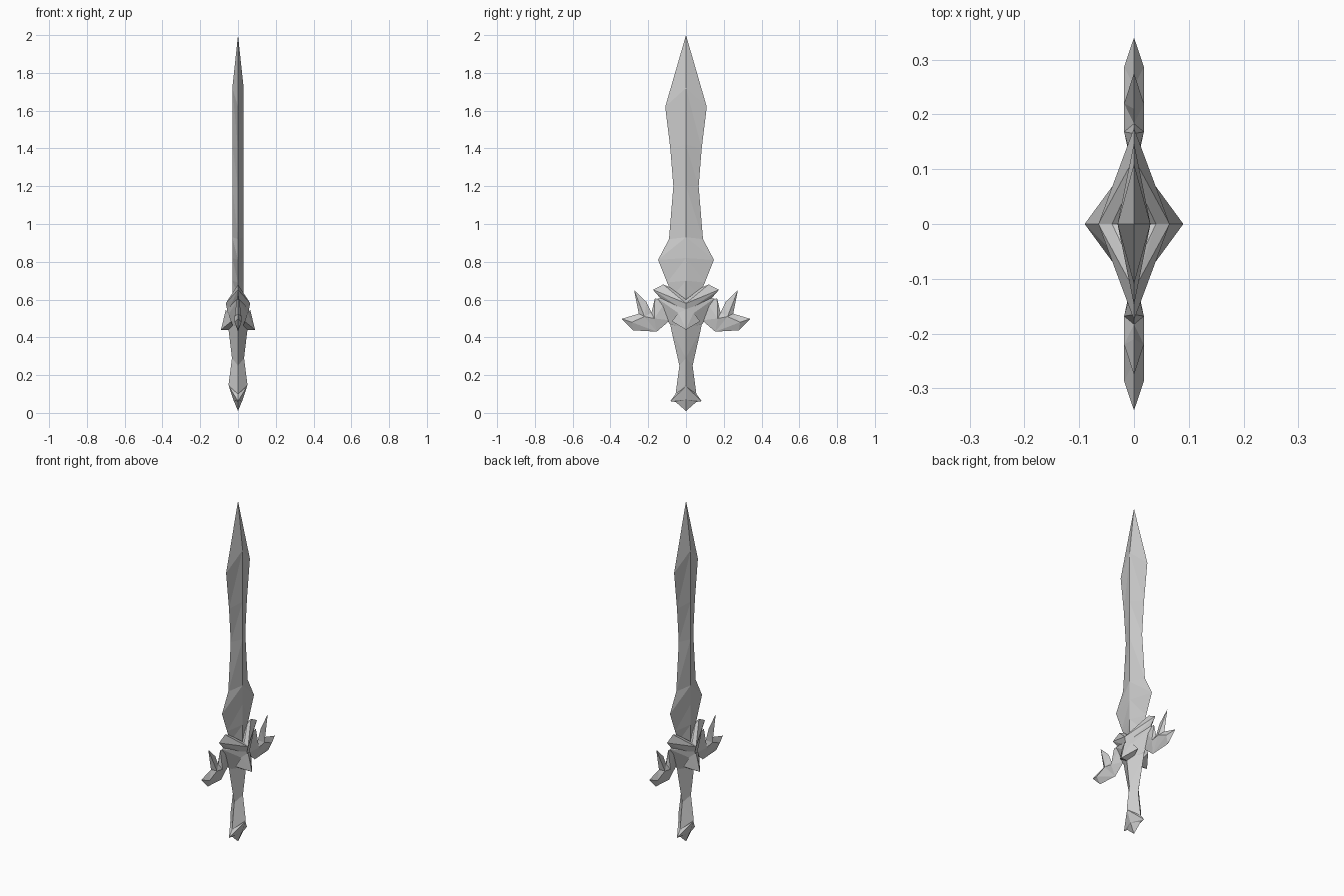
import bpy
import bmesh

cube = bpy.data.objects.get("Cube")
if cube:
    bpy.data.objects.remove(cube, do_unlink=True)

grey = bpy.data.materials.new("grey metal")
grey.use_nodes = True
colour = (0.6, 0.6, 0.6, 1)
grey.diffuse_color = colour
grey.node_tree.nodes["Principled BSDF"].inputs["Base Color"].default_value = colour


def finish(bm, name):
    bmesh.ops.remove_doubles(bm, verts=bm.verts, dist=0.0005)
    bmesh.ops.recalc_face_normals(bm, faces=bm.faces)
    mesh = bpy.data.meshes.new(name)
    bm.to_mesh(mesh)
    bm.free()
    mesh.materials.append(grey)
    obj = bpy.data.objects.new(name, mesh)
    bpy.context.collection.objects.link(obj)
    return obj


def diamond_loft(name, rings):
    """Each ring: half thickness, its height, half width, its height."""
    bm = bmesh.new()
    loops = []
    for x, zx, y, zy in rings:
        points = [(x, 0, zx), (0, y, zy), (-x, 0, zx), (0, -y, zy)]
        loops.append([bm.verts.new(p) for p in points])
    for low, high in zip(loops, loops[1:]):
        for i in range(4):
            j = (i + 1) % 4
            # Split so the ridges on all four quarters match
            if i % 2 == 0:
                bm.faces.new((low[i], low[j], high[i]))
                bm.faces.new((low[j], high[j], high[i]))
            else:
                bm.faces.new((low[i], low[j], high[j]))
                bm.faces.new((low[i], high[j], high[i]))
    bmesh.ops.dissolve_degenerate(bm, dist=0.0005, edges=bm.edges)
    return finish(bm, name)


# Blade with a central ridge
diamond_loft("blade", [
    (0.03, 0.57, 0.07, 0.62),
    (0.03, 0.70, 0.10, 0.69),
    (0.03, 0.82, 0.148, 0.81),
    (0.03, 0.93, 0.09, 0.92),
    (0.03, 1.20, 0.067, 1.20),
    (0.03, 1.42, 0.083, 1.40),
    (0.03, 1.72, 0.11, 1.62),
    (0, 2.0, 0, 2.0),
])

# Grip flaring into the forked pommel
diamond_loft("grip", [
    (0.05, 0.50, 0.095, 0.53),
    (0.05, 0.44, 0.078, 0.44),
    (0.032, 0.29, 0.035, 0.25),
    (0.05, 0.15, 0.055, 0.10),
    (0.048, 0.14, 0.083, 0.062),
    (0.025, 0.07, 0.055, 0.058),
    (0, 0.01, 0, 0.01),
])

# V-shaped collar around the blade root
diamond_loft("collar", [
    (0.02, 0.60, 0.085, 0.665),
    (0.04, 0.60, 0.12, 0.68),
    (0.065, 0.58, 0.175, 0.652),
    (0.055, 0.535, 0.125, 0.595),
    (0.03, 0.52, 0.08, 0.58),
])

# Core of the guard below the collar
diamond_loft("guard_core", [
    (0.03, 0.60, 0.08, 0.62),
    (0.058, 0.55, 0.15, 0.605),
    (0.062, 0.50, 0.09, 0.475),
    (0.045, 0.44, 0.06, 0.45),
])


# Downward spikes on both broad faces
def guard_spike(name, side):
    bm = bmesh.new()
    tip = bm.verts.new((side * 0.09, 0, 0.44))
    rim = [bm.verts.new((side * x, y, z)) for x, y, z in (
        (0.065, 0, 0.545), (0.05, 0.04, 0.53), (0.035, 0.075, 0.485),
        (0.02, 0, 0.44), (0.035, -0.075, 0.485), (0.05, -0.04, 0.53))]
    for a, b in zip(rim, rim[1:] + rim[:1]):
        bm.faces.new((tip, a, b))
    bm.faces.new(rim)
    finish(bm, name)


guard_spike("left_guard_spike", 1)
guard_spike("right_guard_spike", -1)

# Two-pronged wings: sharp outline at the middle, raised ridge on each side
OUTLINE = {
    "a": (0.085, 0.49), "b": (0.155, 0.43), "c": (0.28, 0.437),
    "d": (0.34, 0.498), "e": (0.25, 0.525), "f": (0.275, 0.65),
    "g": (0.21, 0.588), "h": (0.183, 0.53), "i": (0.165, 0.605),
    "j": (0.10, 0.60),
}
RIDGE = {"p": (0.168, 0.50), "q": (0.22, 0.51), "r": (0.287, 0.48)}
FACES = "abp bqp brq bcr cdr der erq efq fgq ghq hpq hip ijp jap".split()


def wing(name, side):
    bm = bmesh.new()
    edge = {k: bm.verts.new((0, side * y, z)) for k, (y, z) in OUTLINE.items()}
    for x in (0.018, -0.018):
        verts = dict(edge)
        for k, (y, z) in RIDGE.items():
            verts[k] = bm.verts.new((x, side * y, z))
        for face in FACES:
            bm.faces.new([verts[k] for k in face])
    finish(bm, name)


wing("back_wing", 1)
wing("front_wing", -1)
